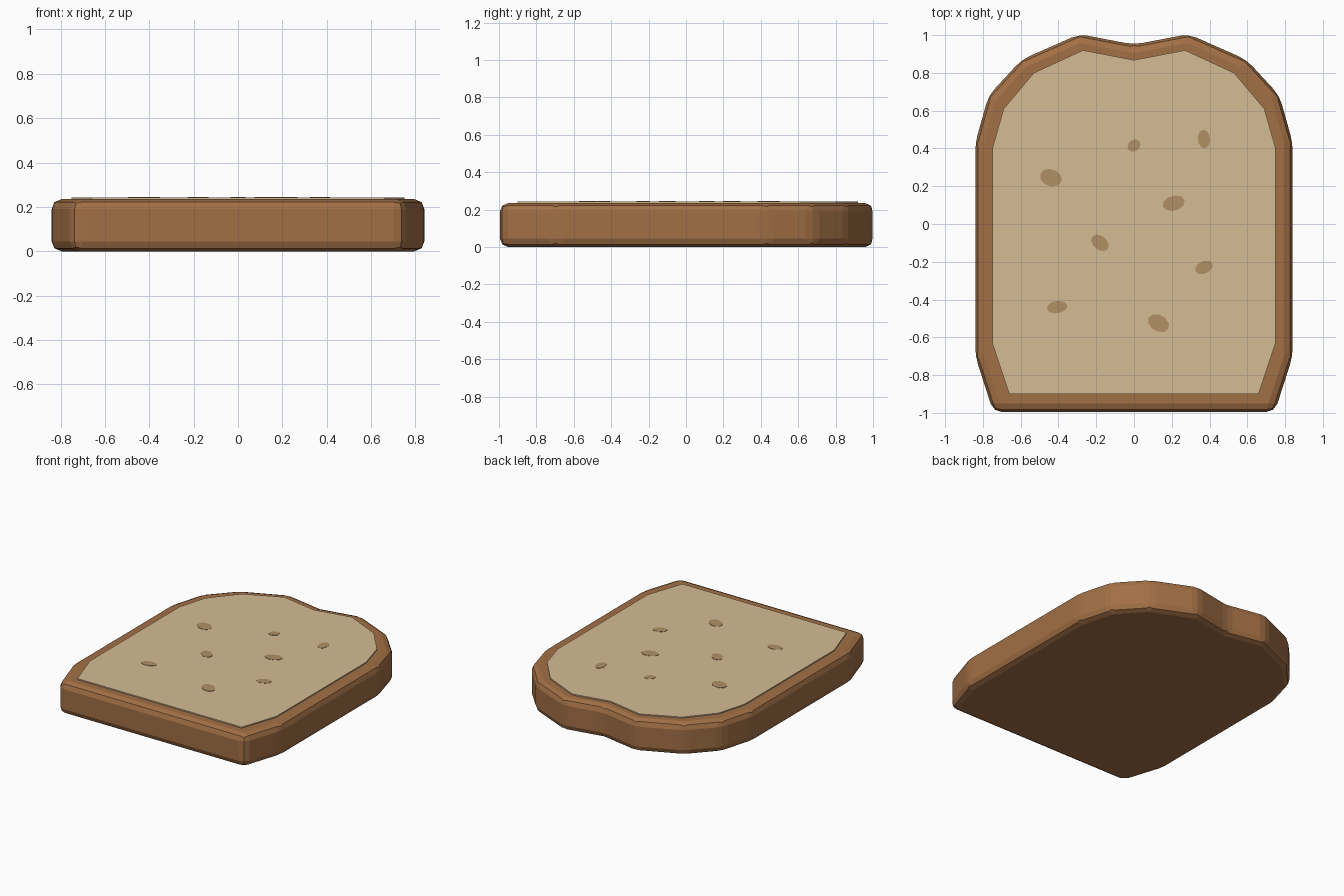
import bpy, bmesh
from math import cos, sin, pi, radians

if "Cube" in bpy.data.objects:
    bpy.data.objects.remove(bpy.data.objects["Cube"])


def material(name, color):
    m = bpy.data.materials.new(name)
    m.diffuse_color = (*color, 1)
    m.use_nodes = True
    m.node_tree.nodes["Principled BSDF"].inputs["Base Color"].default_value = m.diffuse_color
    return m


def slab(name, outline, z0, z1, mat):
    """Extrude a closed outline between two heights."""
    bm = bmesh.new()
    base = bm.faces.new([bm.verts.new((x, y, z0)) for x, y in outline])
    top = bmesh.ops.extrude_face_region(bm, geom=[base])["geom"]
    bmesh.ops.translate(bm, vec=(0, 0, z1 - z0),
                        verts=[v for v in top if isinstance(v, bmesh.types.BMVert)])
    bmesh.ops.recalc_face_normals(bm, faces=bm.faces)
    me = bpy.data.meshes.new(name)
    bm.to_mesh(me)
    bm.free()
    me.materials.append(mat)
    ob = bpy.data.objects.new(name, me)
    bpy.context.collection.objects.link(ob)
    return ob


def mirrored(half):
    """Complete a right-hand half outline; its last point lies on x = 0."""
    return half + [(-x, y) for x, y in reversed(half[:-1])]


crust_mat = material("crust", (0.36, 0.16, 0.06))
crumb_mat = material("crumb", (0.66, 0.50, 0.29))
hole_mat = material("crumb_hole", (0.44, 0.28, 0.13))

# Crust with rounded edges
crust = slab("crust", mirrored([(0.745, -0.995), (0.84, -0.70), (0.84, 0.43), (0.77, 0.68),
                                (0.595, 0.87), (0.29, 1.005), (0, 0.95)]), 0, 0.235, crust_mat)
bev = crust.modifiers.new("rounded_edges", "BEVEL")
bev.width = 0.045
bev.segments = 2
bev.limit_method = "ANGLE"
bev.angle_limit = radians(15)

# Crumb face, slightly proud of the crust
slab("crumb", mirrored([(0.66, -0.90), (0.75, -0.63), (0.75, 0.40), (0.69, 0.61),
                        (0.53, 0.80), (0.27, 0.92), (0, 0.868)]), 0.20, 0.243, crumb_mat)

# Air holes: x, y, half length, half width, rotation
holes = [(-0.44, 0.245, 0.06, 0.045, -20), (0, 0.415, 0.037, 0.03, 40),
         (0.37, 0.45, 0.05, 0.033, 95), (0.21, 0.11, 0.06, 0.04, 15),
         (-0.18, -0.10, 0.053, 0.037, -40), (0.37, -0.23, 0.05, 0.033, 25),
         (-0.407, -0.44, 0.055, 0.033, 8), (0.13, -0.525, 0.06, 0.043, -30)]
for i, (x, y, a, b, deg) in enumerate(holes):
    r = radians(deg)
    ring = []
    for k in range(10):
        t = 2 * pi * k / 10
        u, v = a * cos(t), b * sin(t)
        ring.append((x + u * cos(r) - v * sin(r), y + u * sin(r) + v * cos(r)))
    slab(f"air_hole_{i + 1}", ring, 0.238, 0.245, hole_mat)
